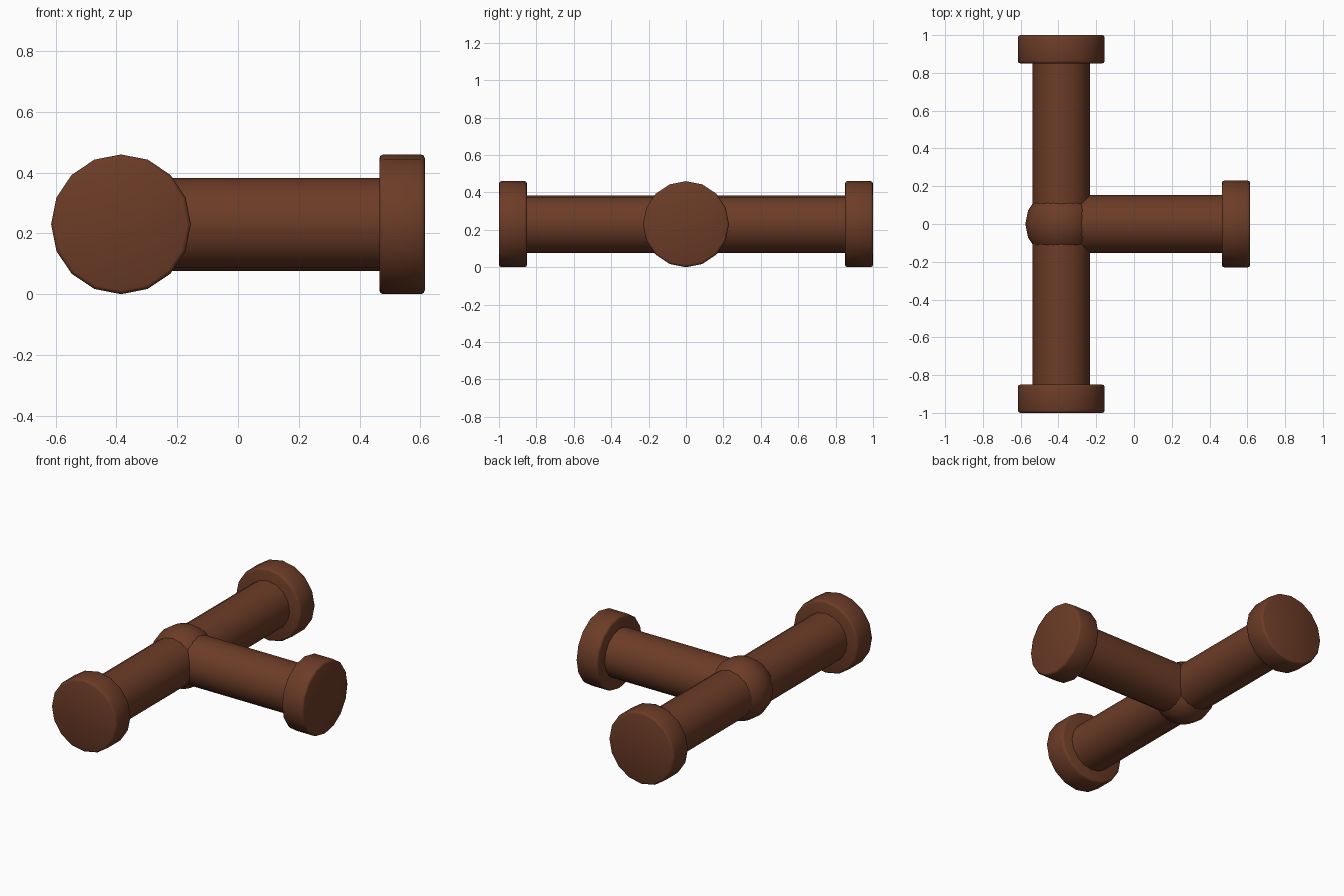
import bpy
from math import radians, pi
from mathutils import Vector

cube = bpy.data.objects.get("Cube")
if cube:
    bpy.data.objects.remove(cube, do_unlink=True)

CENTER = Vector((-0.385, 0, 0.23))
SIDES = 16
PIPE_RADIUS, FLANGE_RADIUS, JOINT_RADIUS = 0.153, 0.23, 0.19
ARM, FLANGE = 1.0, 0.15
COLOR = (0.15, 0.045, 0.02, 1)

brown = bpy.data.materials.new("brown")
brown.diffuse_color = COLOR
brown.use_nodes = True
shader = brown.node_tree.nodes["Principled BSDF"]
shader.inputs["Base Color"].default_value = COLOR
shader.inputs["Roughness"].default_value = 0.6


def finish(name, bevel=0):
    obj = bpy.context.object
    obj.name = name
    obj.data.materials.append(brown)
    if bevel:
        mod = obj.modifiers.new("rounded_rim", "BEVEL")
        mod.width = bevel
        mod.segments = 2
        mod.limit_method = "ANGLE"
        mod.angle_limit = radians(40)
        bpy.ops.object.modifier_apply(modifier=mod.name)
    bpy.ops.object.shade_smooth_by_angle(angle=radians(50))


def cylinder(name, direction, start, end, radius, bevel=0):
    axis = Vector(direction)
    # Roll is fixed so that a corner of the polygon points straight up
    rotation = (pi / 2, 0, 0) if axis.y else (0, pi / 2, 0)
    bpy.ops.mesh.primitive_cylinder_add(
        vertices=SIDES, radius=radius, depth=end - start,
        location=CENTER + axis * (start + end) / 2, rotation=rotation)
    finish(name, bevel)


# Ball joint where the three pipes meet
bpy.ops.mesh.primitive_uv_sphere_add(
    segments=SIDES, ring_count=SIDES // 2, radius=JOINT_RADIUS, location=CENTER)
finish("ball_joint")

# Three identical arms, each a pipe ending in a rounded flange
arms = {"front": (0, -1, 0), "back": (0, 1, 0), "left": (1, 0, 0)}
for side, direction in arms.items():
    cylinder(side + "_pipe", direction, 0, ARM - FLANGE + 0.02, PIPE_RADIUS)
    cylinder(side + "_flange", direction, ARM - FLANGE, ARM, FLANGE_RADIUS, 0.013)
